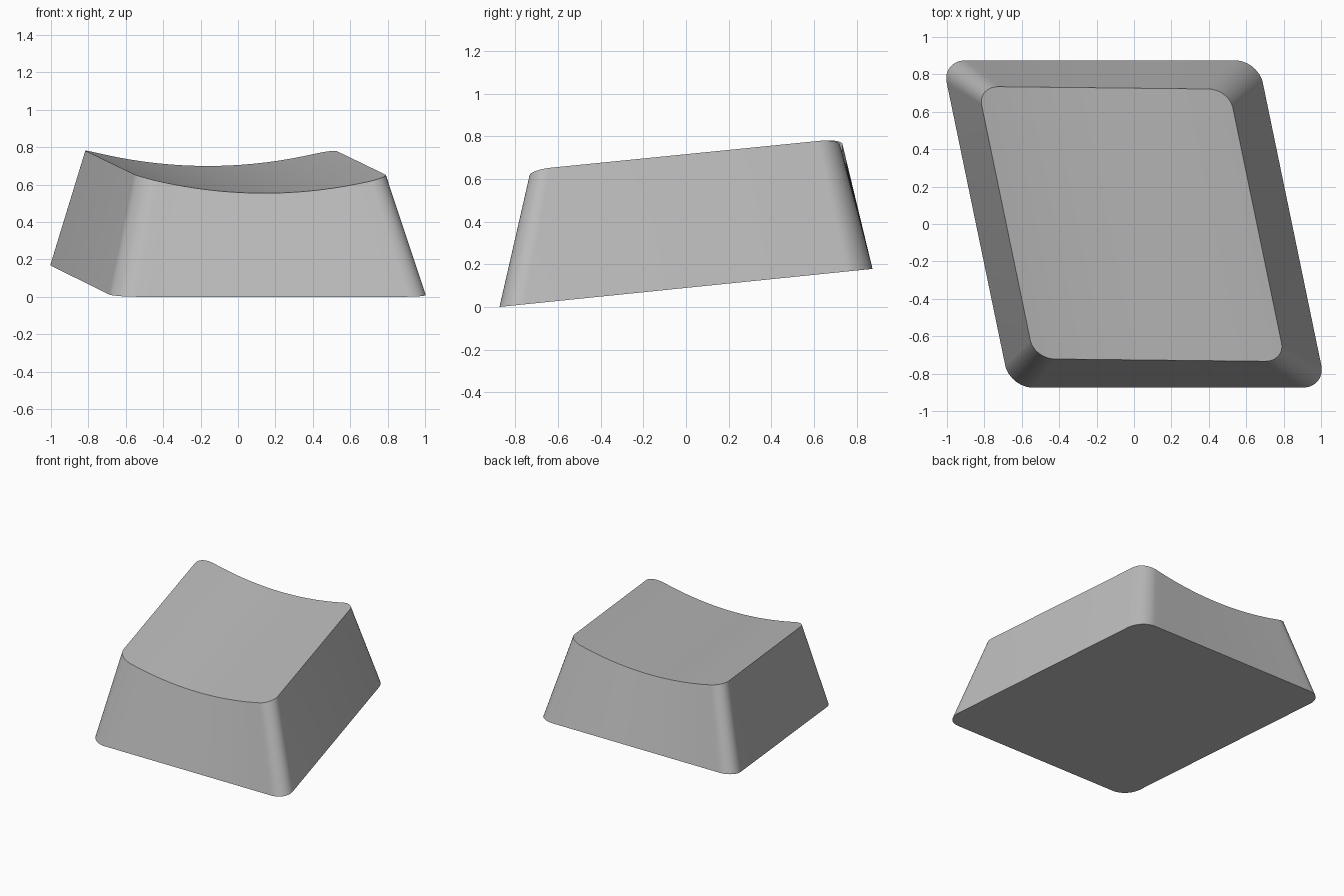
import bpy, bmesh, math

cube = bpy.data.objects.get("Cube")
if cube:
    bpy.data.objects.remove(cube, do_unlink=True)

LEAN = -0.207     # sideways lean of the whole outline
TILT = 0.102      # rise towards the back
ARC, SPAN = 12, 24


def outline(half_w, half_d, rx, ry):
    """Columns (u, v) of a rounded rectangle, left to right; mirrored in v."""
    corner = [math.pi / 2 * i / ARC for i in range(ARC + 1)]
    left = [(-half_w + rx * (1 - math.cos(a)), half_d - ry * (1 - math.sin(a))) for a in corner]
    inner = half_w - rx
    middle = [(-inner + 2 * inner * i / SPAN, half_d) for i in range(1, SPAN)]
    return left + middle + [(-u, v) for u, v in reversed(left)]


def base_point(u, v):
    return (u + LEAN * v, v, TILT * (v + 0.875))


def dish_point(u, v):
    y = v - 0.011 * u
    return (u - 0.013 + LEAN * y, y, 0.61 + 0.0165 + 0.1 * y + 0.09 * (u / 0.67) ** 2)


def ring(bm, columns, place):
    front = [bm.verts.new(place(u, -v)) for u, v in columns]
    back = [bm.verts.new(place(u, v)) for u, v in columns]
    return front, back


bm = bmesh.new()
base_front, base_back = ring(bm, outline(0.845, 0.875, 0.125, 0.12), base_point)
top_front, top_back = ring(bm, outline(0.67, 0.728, 0.11, 0.1), dish_point)

# Scooped top, straight from front to back
for i in range(len(top_front) - 1):
    bm.faces.new((top_front[i], top_front[i + 1], top_back[i + 1], top_back[i]))

# Sloping walls and flat underside
low = base_front + base_back[::-1]
high = top_front + top_back[::-1]
for i in range(len(low)):
    j = (i + 1) % len(low)
    bm.faces.new((low[i], low[j], high[j], high[i]))
bm.faces.new(low[::-1])
bmesh.ops.recalc_face_normals(bm, faces=bm.faces)

mesh = bpy.data.meshes.new("keycap")
bm.to_mesh(mesh)
bm.free()
keycap = bpy.data.objects.new("keycap", mesh)
bpy.context.collection.objects.link(keycap)

# Plain grey plastic
grey = bpy.data.materials.new("light_grey")
grey.use_nodes = True
colour = (0.5, 0.5, 0.5, 1)
grey.diffuse_color = colour
grey.node_tree.nodes["Principled BSDF"].inputs["Base Color"].default_value = colour
mesh.materials.append(grey)

bpy.ops.object.select_all(action='DESELECT')
keycap.select_set(True)
bpy.context.view_layer.objects.active = keycap
bpy.ops.object.shade_smooth_by_angle(angle=math.radians(35))
